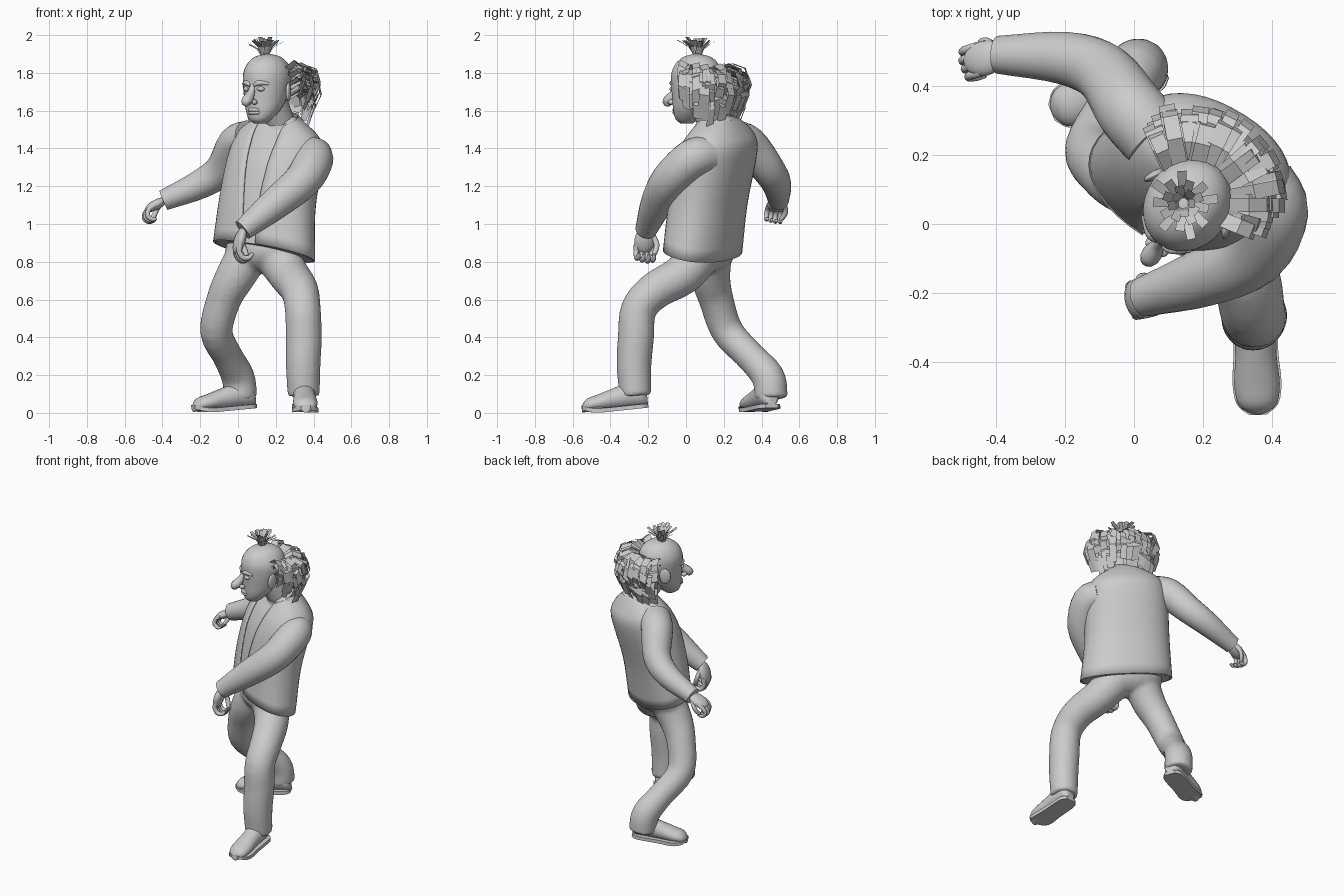
import bpy, bmesh, random
from math import sin, cos, pi, radians, asin, copysign
from mathutils import Vector, Matrix

if "Cube" in bpy.data.objects:
    bpy.data.objects.remove(bpy.data.objects["Cube"])

random.seed(4)


def mesh(name, verts, faces, angle=50):
    me = bpy.data.meshes.new(name)
    me.from_pydata([tuple(v) for v in verts], [], faces)
    bm = bmesh.new()
    bm.from_mesh(me)
    bmesh.ops.recalc_face_normals(bm, faces=bm.faces)
    bm.to_mesh(me)
    bm.free()
    me.polygons.foreach_set("use_smooth", [angle > 0] * len(me.polygons))
    if angle > 0:
        me.set_sharp_from_angle(angle=radians(angle))
    ob = bpy.data.objects.new(name, me)
    bpy.context.collection.objects.link(ob)
    return ob


def loft_data(rings, closed=True, caps=True):
    n = len(rings[0])
    verts = [v for r in rings for v in r]
    faces = [(i * n + j, i * n + (j + 1) % n, (i + 1) * n + (j + 1) % n, (i + 1) * n + j)
             for i in range(len(rings) - 1) for j in range(n if closed else n - 1)]
    if caps:
        faces += [tuple(range(n)), tuple(range(len(verts) - n, len(verts)))]
    return verts, faces


def spline(pts, steps=4):
    # Catmull-Rom through tuples of any length
    p = [Vector(q) for q in pts]
    p = [2 * p[0] - p[1]] + p + [2 * p[-1] - p[-2]]
    out = []
    for i in range(1, len(p) - 2):
        a, b, c, d = p[i - 1:i + 3]
        for k in range(steps):
            t = k / steps
            out.append(0.5 * (2 * b + (c - a) * t + (2 * a - 5 * b + 4 * c - d) * t * t
                              + (3 * b - a - 3 * c + d) * t ** 3))
    return out + [p[-2]]


def tube_data(pts, sides=16, steps=4):
    # round tube through (x, y, z, radius) points
    s = spline(pts, steps)
    c = [Vector(q[:3]) for q in s]
    rings, u = [], None
    for i, q in enumerate(s):
        t = (c[min(i + 1, len(c) - 1)] - c[max(i - 1, 0)]).normalized()
        u = t.orthogonal() if u is None else u - t * u.dot(t)
        u.normalize()
        w = t.cross(u)
        rings.append([c[i] + q[3] * (u * cos(a) + w * sin(a))
                      for a in (2 * pi * k / sides for k in range(sides))])
    return loft_data(rings)


def merge(parts):
    verts, faces = [], []
    for v, f in parts:
        faces += [tuple(i + len(verts) for i in q) for q in f]
        verts += v
    return verts, faces


def blob_data(mat, size):
    rings = [[mat @ Vector((size[0] * sin(p) * cos(a), size[1] * sin(p) * sin(a), size[2] * cos(p)))
              for a in (2 * pi * k / 20 for k in range(20))]
             for p in (pi * (i + 0.15) / 12.3 for i in range(13))]
    return loft_data(rings)


# Torso: (z, cx, cy, half width, half depth, front gap)
TURN = Matrix.Rotation(radians(-30), 3, 'Z')
TORSO = spline([(.855, .138, .088, .292, .163, .03), (1.1, .155, .115, .27, .175, .04),
                (1.3, .188, .15, .263, .187, .055), (1.42, .215, .175, .252, .175, .065),
                (1.49, .222, .183, .215, .138, .07), (1.545, .228, .18, .14, .1, .07),
                (1.575, .23, .172, .09, .08, .06)])


def soft(v):
    # slightly squared cross-section
    return copysign(abs(v) ** .9, v)


def torso_rings(scale, gap, n=40):
    rings = []
    for z, cx, cy, hw, hd, g in TORSO:
        g0 = asin(g / hw) if gap else 0
        hem = max(0, (1.25 - z) / .4)
        ring = []
        for k in range(n):
            t = g0 + (2 * pi - 2 * g0) * k / (n - 1 if gap else n)
            p = TURN @ Vector((soft(sin(t)) * hw * scale, -soft(cos(t)) * hd * scale, 0))
            p.z = z - (.11 + .14 * hem) * p.x - .18 * p.y * hem
            ring.append(p + Vector((cx, cy, 0)))
        rings.append(ring)
    return rings


jacket = mesh("jacket", *loft_data(torso_rings(1, True), False, False))
m = jacket.modifiers.new("thickness", 'SOLIDIFY')
m.thickness, m.offset = .008, -1
mesh("shirt", *loft_data(torso_rings(.95, False)))

# Sleeves
mesh("right_sleeve", *tube_data([(.06, .25, 1.45, .1), (-.01, .33, 1.42, .1), (-.085, .435, 1.29, .088),
                                 (-.2, .48, 1.21, .077), (-.395, .49, 1.125, .055)], 24))
mesh("left_sleeve", *tube_data([(.365, .12, 1.365, .1), (.4, .035, 1.345, .105), (.345, -.085, 1.235, .098),
                                (.2, -.155, 1.11, .085), (.025, -.212, .968, .057)], 24))

# Trousers: two legs and a pelvis fused together
hips = blob_data(Matrix.Translation((.135, .1, .865)) @ TURN.to_4x4(), (.22, .145, .125))
legs = [tube_data(p, 24) for p in (
    [(.06, .13, .85, .115), (-.015, .13, .72, .105), (-.075, .16, .6, .092), (-.115, .22, .43, .086),
     (-.055, .34, .3, .08), (0, .435, .19, .088), (.015, .452, .075, .088)],
    [(.2, .07, .84, .12), (.27, -.02, .73, .108), (.325, -.16, .65, .1), (.343, -.25, .55, .095),
     (.348, -.265, .4, .096), (.345, -.275, .25, .092), (.348, -.268, .09, .085)])]
trousers = mesh("trousers", *merge([hips] + legs))
m = trousers.modifiers.new("fuse", 'REMESH')
m.mode, m.voxel_size, m.use_smooth_shade = 'VOXEL', .013, True
m = trousers.modifiers.new("soften", 'SMOOTH')
m.iterations = 5

# Shoes: (distance from heel, half width, top height)
SHOE = spline([(0, .03, .09), (.03, .055, .13), (.1, .06, .14), (.18, .06, .12), (.26, .066, .097),
               (.32, .055, .08), (.35, .02, .045)], 3)


def shoe(side, heel, yaw, pitch):
    mat = Matrix.Translation(heel) @ Matrix.Rotation(yaw, 4, 'Z') @ Matrix.Rotation(pitch, 4, 'X')
    upper = [[mat @ Vector((w * cos(a), -d, .01 + (h - .01) * (.5 + .5 * sin(a))))
              for a in (2 * pi * k / 18 for k in range(18))] for d, w, h in SHOE]
    mesh(side + "_shoe", *loft_data(upper))
    edge = [(w + .005, d) for d, w, h in SHOE]
    edge += [(-w, d) for w, d in reversed(edge)]
    sole = [[mat @ Vector((x, -d, z + .025 * max(0, (d - .25) / .1) ** 2)) for x, d in edge]
            for z in (0, .022)]
    mesh(side + "_sole", *loft_data(sole), 30)


shoe("left", (.347, -.2, .028), radians(2), radians(6))
shoe("right", (.088, .455, .026), radians(-68), radians(5))


# Hands: palm, four curled fingers and a thumb
def hand(side, wrist, fwd, curl, thumb, size):
    f = Vector(fwd).normalized()
    c = Vector(curl)
    c = (c - f * c.dot(f)).normalized()
    s = f.cross(c) * thumb
    mat = Matrix((s, c, f)).transposed().to_4x4()
    mat = Matrix.Translation(wrist) @ mat @ Matrix.Scale(size, 4)

    def digit(path, r):
        return tube_data([tuple(mat @ Vector(p)) + (r * q * size,)
                          for p, q in zip(path, (1.1, 1, 1, .9, .55))], 10, 3)

    parts = [blob_data(mat @ Matrix.Translation((0, 0, .045)), (.046, .024, .06))]
    for i in range(4):
        x, k = -.034 + .0225 * i, (.85, .97, 1.03, .95)[i]
        parts.append(digit([(x, 0, .06), (x, .006, .06 + .04 * k), (x, .03, .06 + .062 * k),
                            (x, .055, .06 + .05 * k), (x, .062, .06 + .025 * k)], .0115))
    parts.append(digit([(.03, .005, .02), (.045, .02, .045), (.045, .035, .065),
                        (.036, .048, .085), (.028, .055, .094)], .012))
    mesh(side + "_hand", *merge(parts))


hand("right", (-.39, .49, 1.125), (-.85, -.2, -.45), (.35, -.1, -1), -1, 1.12)
hand("left", (.025, -.212, .965), (-.3, -.1, -1), (.8, .15, -.3), -1, 1.25)

# Neck and shirt collar
mesh("neck", *tube_data([(.24, .17, 1.48, .085), (.215, .13, 1.56, .078), (.18, .09, 1.65, .08)], 20))
COLLAR = Matrix.Translation((.235, .145, 1.535)) @ TURN.to_4x4() @ Matrix.Rotation(radians(22), 4, 'X')
rim = [[COLLAR @ Vector((r * cos(a), r * sin(a), z)) for a in (2 * pi * k / 28 for k in range(28))]
       for r, z in ((.12, -.035), (.105, 0), (.093, .022), (.087, .02), (.09, -.02))]
mesh("collar", *loft_data(rim, True, False))

# Head, in its own turned frame: (z, half width, front, back)
HEAD = Matrix.Translation((.155, .055, 0)) @ Matrix.Rotation(radians(-36), 4, 'Z')
skull = spline([(1.532, .03, -.098, -.03), (1.555, .06, -.122, 0), (1.6, .09, -.13, .05),
                (1.66, .108, -.134, .1), (1.74, .121, -.14, .135), (1.8, .121, -.138, .14),
                (1.85, .1, -.115, .122), (1.885, .065, -.07, .08), (1.9, .015, -.015, .02)])
mesh("head", *loft_data([[HEAD @ Vector((w * cos(a), (f + b) / 2 + (b - f) / 2 * sin(a), z))
                          for a in (2 * pi * k / 28 for k in range(28))] for z, w, f, b in skull]))


def face_tube(name, pts, sides=12):
    mesh(name, *tube_data([tuple(HEAD @ Vector(p[:3])) + (p[3],) for p in pts], sides))


face_tube("nose", [(0, -.125, 1.74, .013), (0, -.145, 1.695, .02), (0, -.172, 1.662, .029),
                   (0, -.19, 1.645, .026), (0, -.176, 1.628, .01)])
for z, y, r in ((1.604, -.128, .01), (1.59, -.126, .011)):
    face_tube("lip", [(-.042, y + .022, z - .004, .004), (-.02, y - .002, z, r), (0, y - .006, z, r),
                      (.02, y - .002, z, r), (.042, y + .022, z - .004, .004)])
for side, s in (("left", 1), ("right", -1)):
    def at(x, y, z):
        return HEAD @ Matrix.Translation((s * x, y, z))
    mesh(side + "_eye", *blob_data(at(.044, -.12, 1.715), (.023, .018, .014)))
    mesh(side + "_nostril", *blob_data(at(.023, -.148, 1.645), (.015, .019, .014)))
    face_tube(side + "_brow", [(s * .012, -.136, 1.733, .009), (s * .04, -.13, 1.747, .014),
                               (s * .085, -.1, 1.742, .007)])
    mesh(side + "_ear", *blob_data(at(.128, .015, 1.7) @ Matrix.Rotation(s * .45, 4, 'Z'), (.013, .036, .052)))


# Hair: flat strips
def strip(path, across, width):
    n = len(path)
    v = [p + across * (width * k) for p in path for k in (-.5, .5)]
    return v, [(2 * i, 2 * i + 1, 2 * i + 3, 2 * i + 2) for i in range(n - 1)]


cards = []
for z0, reach, count in ((1.815, .95, 20), (1.785, 1, 22), (1.74, .97, 22), (1.69, .87, 22)):
    for k in range(count):
        a = radians(-58 + (138 - 6 * (1.815 - z0) / .03) * k / (count - 1)) + random.uniform(-.08, .08)
        R = (.2 + .09 * max(0, min(1, cos(a) * 1.5))) * reach * random.uniform(.9, 1.04)
        z = z0 + random.uniform(-.015, .015) - .02 * max(0, cos(a))
        drop = random.uniform(.08, .14)
        out = Vector((sin(a), cos(a), 0))
        path = [HEAD @ (out * r + Vector((0, 0, h))) for r, h in
                ((.11, z), (.11 + (R - .11) * .5, z + .04), (R * .94, z + .015), (R, z - drop * .4),
                 (R * .88, z - drop))]
        side = (HEAD.to_3x3() @ Vector((cos(a), -sin(a), random.uniform(-.5, .5)))).normalized()
        cards.append(strip(path, side, random.uniform(.04, .058)))
mesh("side_hair", *merge(cards), angle=0)

cards = []
for k in range(24):
    a = k * 2.4
    lean = .02 + .075 * (k / 23)
    out = Vector((cos(a), sin(a), 0))
    base = Vector((.143, .06, 1.885)) + out * .012
    h = random.uniform(.108, .118) - .6 * lean * random.uniform(.4, 1)
    path = [base, base + out * lean * .35 + Vector((0, 0, h * .6)), base + out * lean + Vector((0, 0, h))]
    cards.append(strip(path, Vector((-out.y, out.x, 0)), .026))
mesh("top_tuft", *merge(cards), angle=0)
